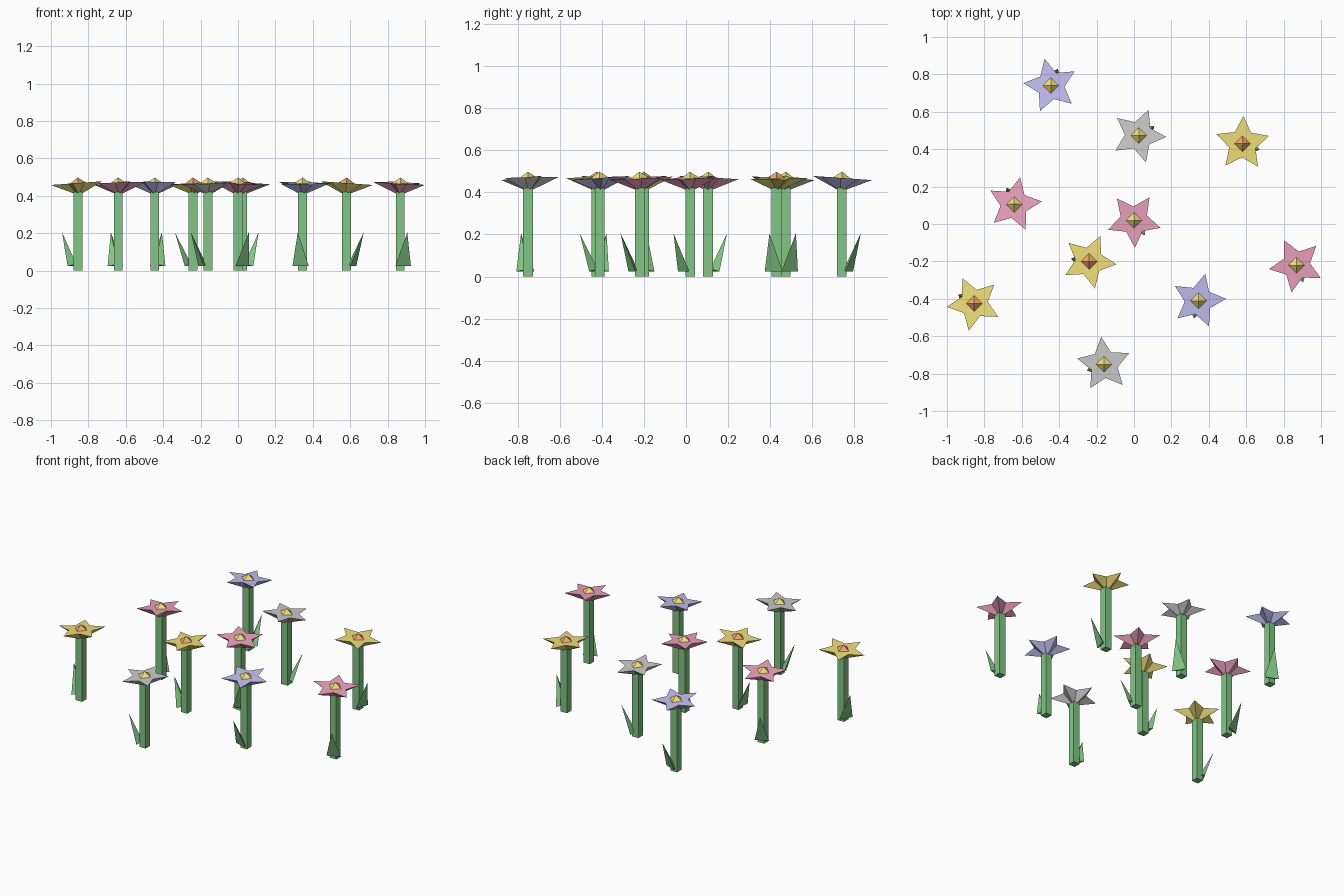
import bpy, bmesh
from math import cos, sin, pi, radians
from mathutils import Matrix, Vector

if "Cube" in bpy.data.objects:
    bpy.data.objects.remove(bpy.data.objects["Cube"])


def mat(name, rgb):
    m = bpy.data.materials.new(name)
    m.diffuse_color = (*rgb, 1)
    m.use_nodes = True
    m.node_tree.nodes["Principled BSDF"].inputs["Base Color"].default_value = m.diffuse_color
    return m


GREEN = mat("green", (0.22, 0.56, 0.23))
VIOLET = mat("violet", (0.55, 0.52, 0.88))
PINK = mat("pink", (0.85, 0.36, 0.52))
GOLD = mat("gold", (0.88, 0.74, 0.2))
ORANGE = mat("orange", (0.84, 0.4, 0.15))
WHITE = None


def make(name, bm, matrix, material):
    bmesh.ops.recalc_face_normals(bm, faces=bm.faces)
    me = bpy.data.meshes.new(name)
    bm.to_mesh(me)
    bm.free()
    me.transform(matrix)
    ob = bpy.data.objects.new(name, me)
    bpy.context.collection.objects.link(ob)
    if material:
        me.materials.append(material)
    return ob


def cone(sides, r1, r2, depth):
    bm = bmesh.new()
    bmesh.ops.create_cone(bm, cap_ends=True, segments=sides,
                          radius1=r1, radius2=r2, depth=depth)
    bmesh.ops.translate(bm, verts=bm.verts, vec=(0, 0, depth / 2))
    return bm


def star_cup(tip, notch, depth):
    # flat star face on top, tapering down to a point
    bm = bmesh.new()
    ring = []
    for i in range(10):
        r = notch if i % 2 else tip
        ring.append(bm.verts.new((r * cos(i * pi / 5), r * sin(i * pi / 5), 0)))
    apex = bm.verts.new((0, 0, -depth))
    bm.faces.new(ring)
    for i in range(10):
        bm.faces.new((ring[i], ring[(i + 1) % 10], apex))
    return bm


def flower(n, x, y, star_deg, leaf_deg, petal_mat, core_mat):
    base = Matrix.Translation((x, y, 0))
    leaf_turn = Matrix.Rotation(radians(leaf_deg), 4, 'Z')

    # square stem
    make(f"stem_{n}", cone(4, 0.033, 0.033, 0.42),
         base @ Matrix.Rotation(pi / 4, 4, 'Z'), GREEN)

    # leaf: thin three-sided spike leaning outward
    bm = cone(3, 1, 0, 0.19)
    for v, p in zip(sorted(bm.verts, key=lambda v: v.co.z)[:3],
                    ((0.01, -0.045), (0.01, 0.045), (-0.02, 0))):
        v.co.x, v.co.y = p
    make(f"leaf_{n}", bm, base @ leaf_turn @ Matrix.Translation((0.03, 0, 0.028))
         @ Matrix.Rotation(radians(21), 4, 'Y'), GREEN)

    # head, nodding slightly
    a = radians(leaf_deg + 110)
    head = (base @ Matrix.Translation((0, 0, 0.468))
            @ Matrix.Rotation(radians(4), 4, Vector((cos(a), sin(a), 0))))
    make(f"petals_{n}", star_cup(0.148, 0.074, 0.065),
         head @ Matrix.Rotation(radians(star_deg), 4, 'Z'), petal_mat)
    make(f"flower_center_{n}", cone(4, 0.043, 0, 0.03), head, core_mat)


# x, y, petal angle, leaf angle, petal colour, centre colour
FLOWERS = [
    (-0.445, 0.74, 31, 67, VIOLET, GOLD),
    (0.025, 0.473, 69, 30, WHITE, GOLD),
    (0.58, 0.43, 16, -20, GOLD, ORANGE),
    (-0.64, 0.105, 6, 114, PINK, GOLD),
    (0.0, 0.02, 56, -54, PINK, GOLD),
    (-0.24, -0.20, 66, 172, GOLD, ORANGE),
    (-0.855, -0.425, 43, 151, GOLD, ORANGE),
    (0.868, -0.22, 44, -68, PINK, GOLD),
    (0.345, -0.41, 4, 255, VIOLET, GOLD),
    (-0.16, -0.75, 24, 200, WHITE, GOLD),
]
for n, args in enumerate(FLOWERS, 1):
    flower(n, *args)
